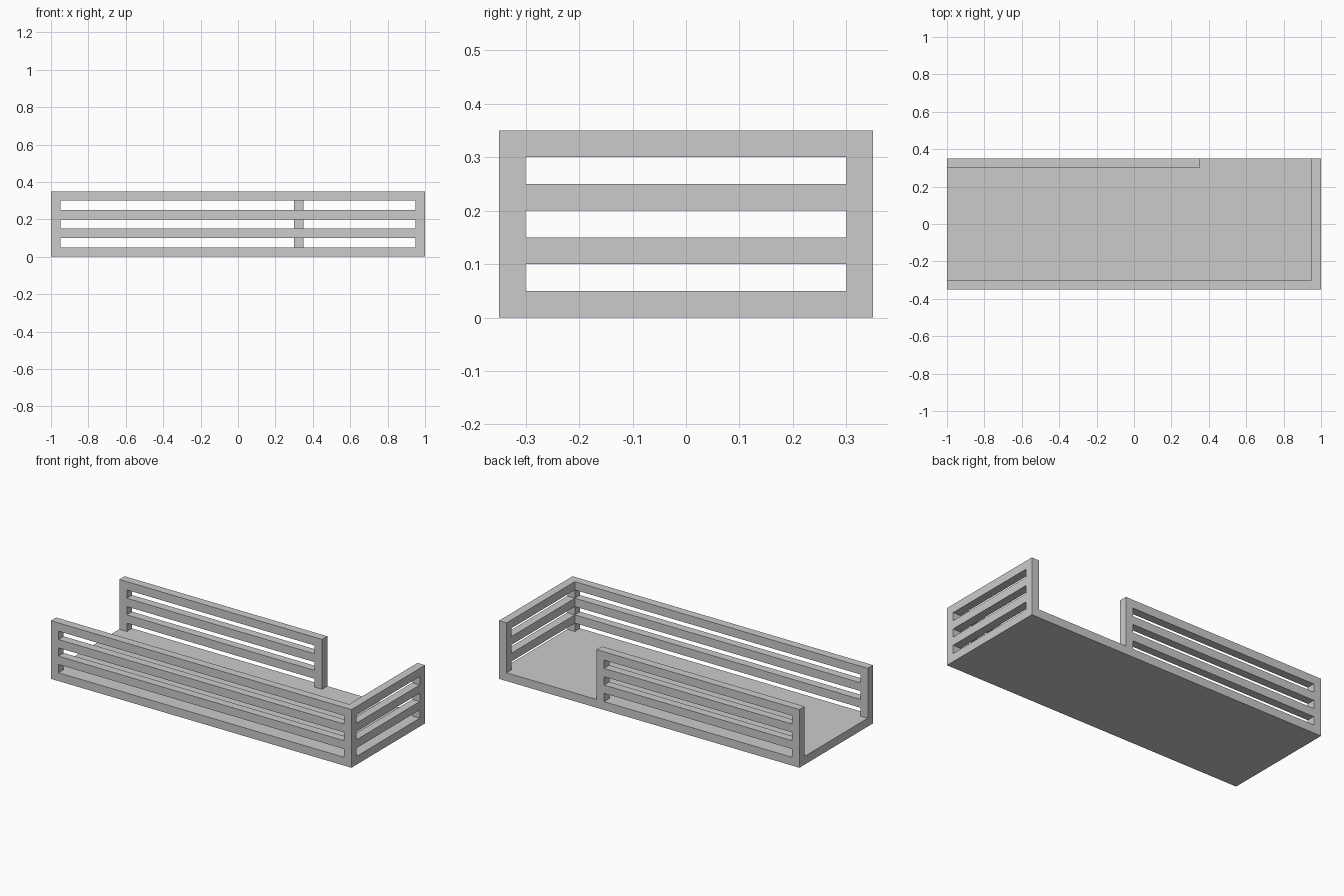
import bpy, bmesh
from mathutils import Vector

if "Cube" in bpy.data.objects:
    bpy.data.objects.remove(bpy.data.objects["Cube"])

T = 0.05  # thickness of boards, posts and rails


def add_object(name, bm):
    mesh = bpy.data.meshes.new(name)
    bm.to_mesh(mesh)
    bm.free()
    ob = bpy.data.objects.new(name, mesh)
    bpy.context.collection.objects.link(ob)
    return ob


def box(name, size, centre):
    bm = bmesh.new()
    bmesh.ops.create_cube(bm, size=1)
    bmesh.ops.scale(bm, vec=size, verts=bm.verts)
    bmesh.ops.translate(bm, vec=centre, verts=bm.verts)
    return add_object(name, bm)


def slatted_panel(name, start, axis, cuts, posts):
    """Flat lattice of posts and rails above the floor, thickened evenly."""
    bm = bmesh.new()
    start, axis, up = Vector(start), Vector(axis), Vector((0, 0, 1))
    for col in range(len(cuts) - 1):
        for row in range(6):
            if col in posts or row % 2:  # every other row is a slot
                corners = ((col, row), (col + 1, row), (col + 1, row + 1), (col, row + 1))
                bm.faces.new([bm.verts.new(start + axis * cuts[c] + up * T * (r + 1))
                              for c, r in corners])
    bmesh.ops.remove_doubles(bm, verts=bm.verts, dist=1e-4)
    ob = add_object(name, bm)
    mod = ob.modifiers.new("thickness", 'SOLIDIFY')
    mod.thickness = T
    mod.offset = 0
    return ob


# Solid floor
box("floor", (2, 0.7, T), (0, 0, T / 2))

# Full-length front rail, shorter back rail leaving an entry gap
slatted_panel("front_rail", (0, -0.325, 0), (1, 0, 0), (-1, -0.95, 0.95, 1), (0, 2))
slatted_panel("back_rail", (0, 0.325, 0), (1, 0, 0), (-1, -0.95, 0.30, 0.35), (0, 2))

# End rail shares the front corner post; the left end stays open
slatted_panel("end_rail", (0.975, 0, 0), (0, 1, 0), (-0.30, 0.30, 0.35), (1,))
